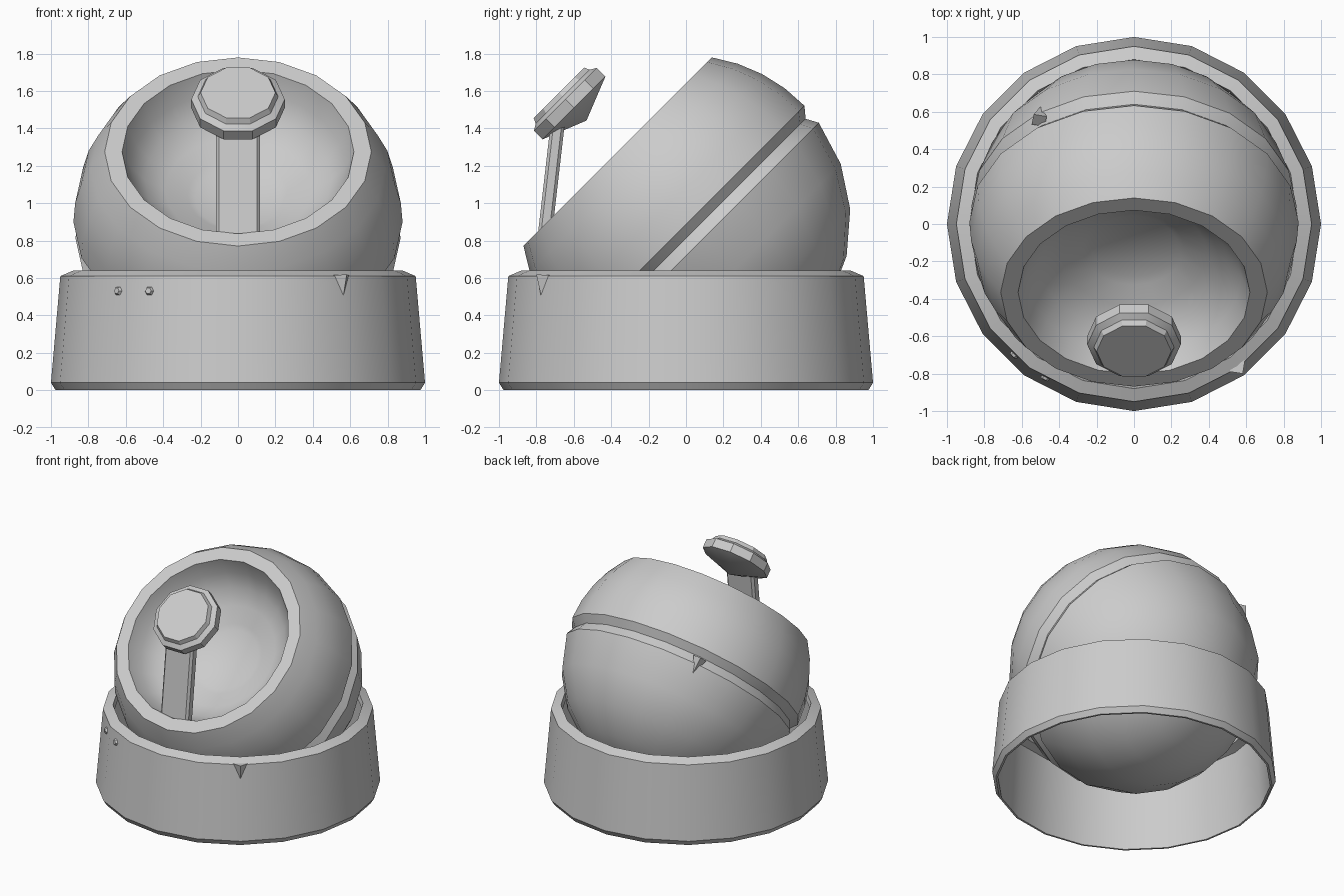
import bpy, bmesh, math
from mathutils import Matrix, Vector

if "Cube" in bpy.data.objects:
    bpy.data.objects.remove(bpy.data.objects["Cube"])

grey = bpy.data.materials.new("light_grey")
grey.use_nodes = True
COLOUR = (0.6, 0.6, 0.6, 1)
grey.diffuse_color = COLOUR
grey.node_tree.nodes["Principled BSDF"].inputs["Base Color"].default_value = COLOUR

# Frame of the ball: its axis leans forward by 45 degrees
TILT = Matrix.Translation((0, 0, 0.91)) @ Matrix.Rotation(math.radians(45), 4, "X")
R = 0.88


def finish(name, bm, matrix=Matrix(), smooth=True):
    bmesh.ops.remove_doubles(bm, verts=bm.verts, dist=1e-4)
    bmesh.ops.recalc_face_normals(bm, faces=bm.faces)
    bm.transform(matrix)
    mesh = bpy.data.meshes.new(name)
    bm.to_mesh(mesh)
    bm.free()
    mesh.materials.append(grey)
    obj = bpy.data.objects.new(name, mesh)
    bpy.context.collection.objects.link(obj)
    if smooth:
        bpy.ops.object.select_all(action="DESELECT")
        obj.select_set(True)
        bpy.context.view_layer.objects.active = obj
        bpy.ops.object.shade_smooth_by_angle(angle=math.radians(32))
    return obj


def lathe(name, profile, sides, matrix=Matrix(), start=0.0, closed=False):
    """Spin (radius, height) points around the local z axis."""
    bm = bmesh.new()
    pts = profile + profile[:1] if closed else profile
    turn = Matrix.Rotation(start, 3, "Z")
    verts = [bm.verts.new(turn @ Vector((r, 0, z))) for r, z in pts]
    edges = [bm.edges.new(pair) for pair in zip(verts, verts[1:])]
    bmesh.ops.spin(bm, geom=verts + edges, cent=(0, 0, 0), axis=(0, 0, 1),
                   angle=math.tau, steps=sides, use_merge=False)
    return finish(name, bm, matrix)


def arc(first, last, steps):
    """Points on the ball, by latitude in degrees."""
    angles = [math.radians(first + (last - first) * i / steps) for i in range(steps + 1)]
    return [(R * math.cos(a), R * math.sin(a)) for a in angles]


def pointer(name, radius, angle, top, length, lean, matrix=Matrix()):
    """Small pyramid marker whose tip runs down the surface."""
    bm = bmesh.new()
    bmesh.ops.create_cone(bm, cap_ends=True, segments=4, radius1=0, radius2=0.05, depth=length)
    place = (Matrix.Rotation(math.radians(angle), 4, "Z")
             @ Matrix.Translation((radius, 0, top - length / 2))
             @ Matrix.Rotation(lean, 4, "Y"))
    finish(name, bm, matrix @ place, smooth=False)


# Hollow base ring
lathe("base_ring", [(0.975, 0), (1, 0.04), (0.95, 0.61), (0.88, 0.64),
                    (0.87, 0.6), (0.93, 0.58), (0.96, 0)], 20, closed=True)

# Lower half of the ball, up to the seam
lathe("lower_ball", arc(-90, -8.8, 5) + [(0.835, -0.07), (0, -0.07)], 20, TILT)

# Upper half with flat rim, bowl and sunken floor
bowl = [(0.62, 0.516), (0.575, 0.4), (0.5, 0.305), (0.39, 0.23),
        (0.27, 0.19), (0.23, 0.166), (0, 0.166)]
lathe("upper_ball", [(0.835, -0.07)] + arc(-1, 35.9, 4) + bowl, 20, TILT)

# Receiver head on the ball axis
lathe("receiver_head", [(0, 0.752), (0.25, 0.847), (0.25, 0.912), (0.215, 0.932),
                        (0.2, 0.962), (0, 0.962)], 10, TILT)

# Leaning flat arm carrying the head
bm = bmesh.new()
bmesh.ops.create_cube(bm, size=1)
bmesh.ops.scale(bm, verts=bm.verts, vec=(0.235, 0.075, 0.64))
uprights = [e for e in bm.edges if abs(e.verts[0].co.z - e.verts[1].co.z) > 0.1]
bmesh.ops.bevel(bm, geom=uprights, offset=0.016, segments=1, affect="EDGES")
finish("receiver_arm", bm, Matrix.Translation((0, -0.72, 1.13))
       @ Matrix.Rotation(-0.115, 4, "X"), smooth=False)

# Pointer markers on the base and at the ball seam
pointer("base_pointer", 0.945, -54, 0.615, 0.14, -0.08)
pointer("ball_pointer", 0.855, 126, -0.085, 0.12, 0.12, TILT)

# Two studs on the front of the base
for i, angle in enumerate((-132.5, -120)):
    facet = math.radians(round((angle - 9) / 18) * 18 + 9)
    out = 0.957 * math.cos(math.radians(9)) / math.cos(math.radians(angle) - facet)
    bm = bmesh.new()
    bmesh.ops.create_cone(bm, cap_ends=True, segments=6, radius1=0.034, radius2=0.018, depth=0.03)
    a = math.radians(angle)
    finish(f"base_stud_{i + 1}", bm,
           Matrix.Translation((out * math.cos(a), out * math.sin(a), 0.53))
           @ Matrix.Rotation(facet, 4, "Z") @ Matrix.Rotation(math.radians(85), 4, "Y"),
           smooth=False)
